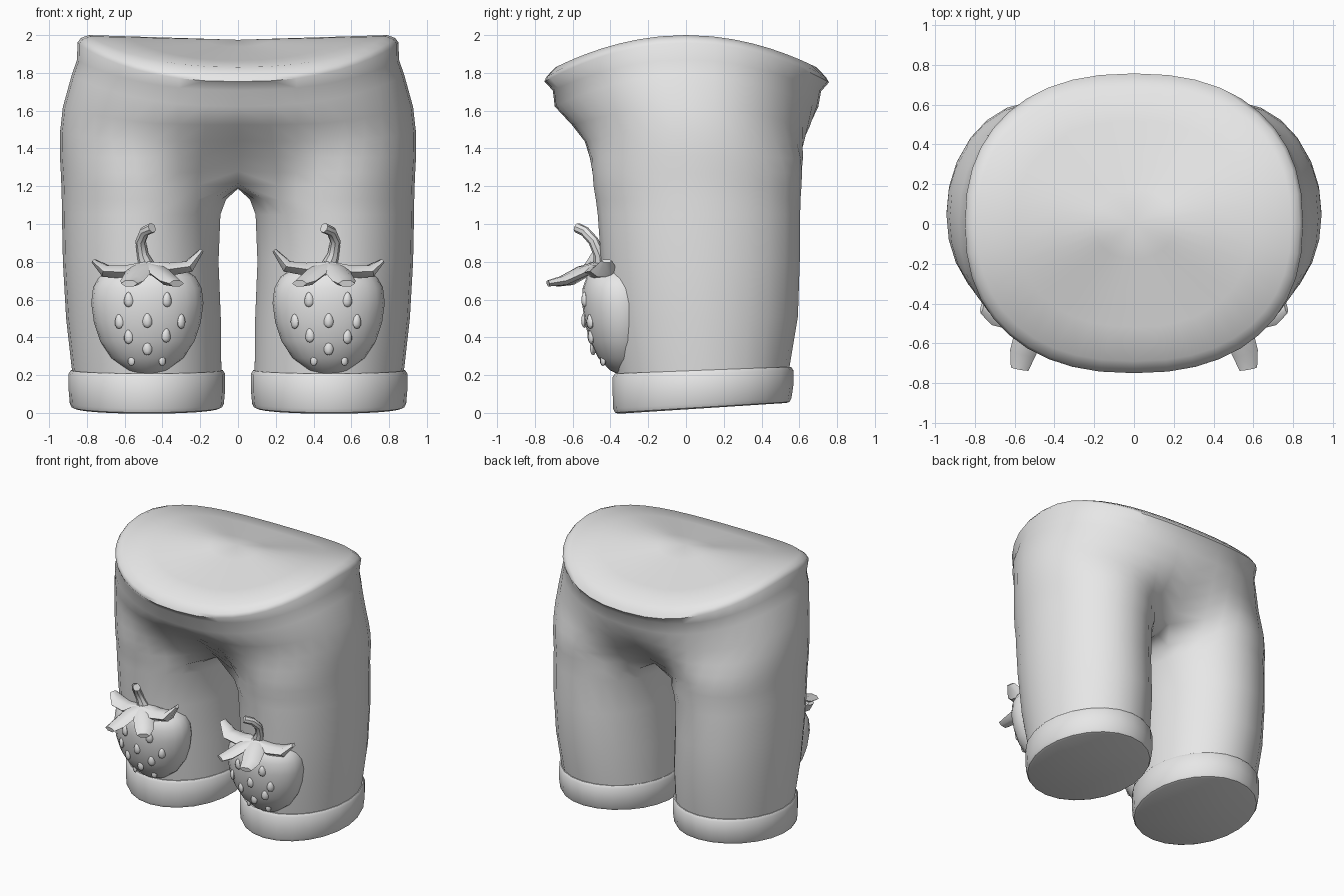
import bpy, bmesh, math
from mathutils import Vector

if "Cube" in bpy.data.objects:
    bpy.data.objects.remove(bpy.data.objects["Cube"])

grey = bpy.data.materials.new("soft_grey")
grey.diffuse_color = (0.8, 0.8, 0.8, 1)
grey.use_nodes = True
grey.node_tree.nodes["Principled BSDF"].inputs["Base Color"].default_value = grey.diffuse_color


def finish(name, bm, angle=45):
    """Turn a right-hand half into a mirrored, smooth-shaded object."""
    bmesh.ops.recalc_face_normals(bm, faces=bm.faces[:])
    me = bpy.data.meshes.new(name)
    bm.to_mesh(me)
    bm.free()
    me.materials.append(grey)
    ob = bpy.data.objects.new(name, me)
    bpy.context.collection.objects.link(ob)
    bpy.ops.object.select_all(action='DESELECT')
    ob.select_set(True)
    bpy.context.view_layer.objects.active = ob
    bpy.ops.object.shade_smooth_by_angle(angle=math.radians(angle))
    m = ob.modifiers.new("mirror", 'MIRROR')
    m.use_clip = False
    m.merge_threshold = 0.0005
    return ob


def bridge(bm, a, b, closed=True):
    n = len(a)
    for i in range(n if closed else n - 1):
        j = (i + 1) % n
        bm.faces.new((a[i], a[j], b[j], b[i]))


def loft(bm, rings):
    """Closed tube through rings of points, capped at both ends."""
    vs = [[bm.verts.new(p) for p in r] for r in rings]
    for a, b in zip(vs, vs[1:]):
        bridge(bm, a, b)
    bm.faces.new(vs[0])
    bm.faces.new(vs[-1])


def spow(v, p):
    return math.copysign(abs(v) ** p, v)


# Trousers: open half-rings for the hips, closed rings for the leg
N, M, SPAN = 20, 5, math.radians(145)
HIPS = [  # side height, front/back drop, half width, front, back, leg blend
    (2.0, .185, .79, -.69, .69, 0), (1.985, .195, .832, -.74, .74, 0),
    (1.96, .19, .85, -.75, .757, 0),
    (1.87, .17, .852, -.705, .715, 0), (1.79, .18, .88, -.695, .70, 0),
    (1.62, .14, .927, -.63, .68, .1), (1.48, .08, .943, -.575, .665, .3),
    (1.36, .02, .943, -.54, .65, .6), (1.27, 0, .938, -.51, .63, .85),
    (1.2, 0, .935, -.49, .612, 1)]
LEG = [  # height, inner x, outer x, front, back, tilt
    (1.13, .06, .933, -.478, .607, 0), (1.05, .09, .932, -.468, .605, 0),
    (.8, .10, .927, -.45, .603, 0), (.5, .088, .91, -.42, .593, .02),
    (.2, .085, .876, -.362, .545, .05)]

bm = bmesh.new()
prev = None
for z, drop, w, f, b, s in HIPS:
    yc, d = (f + b) / 2, (b - f) / 2
    p = .86 if z > 1.7 else .92
    row = []
    for i in range(N + 1):
        t = 2 * i / N - 1
        a, l = t * math.pi / 2, t * SPAN
        ax = w * spow(max(0, math.cos(a)), p)
        ay = yc + d * spow(math.sin(a), p)
        bx = .5 + (w - .5) * math.cos(l)
        by = yc + d * math.sin(l)
        x, y = ax + (bx - ax) * s, ay + (by - ay) * s
        if i in (0, N):
            x = 0
        row.append(bm.verts.new((x, y, z - drop * (y / .72) ** 2)))
    if prev:
        bridge(bm, prev, row, closed=False)
    else:
        # Waist cap: shallow tent rising to a ridge between the hips
        loop = row
        for k in (.75, .5, .25):
            inner = [bm.verts.new((v.co.x * k, v.co.y * k,
                                   1.975 + (v.co.z - 1.975) * k)) for v in row]
            bridge(bm, loop, inner, closed=False)
            loop = inner
        hub = bm.verts.new((0, 0, 1.975))
        for i in range(N):
            bm.faces.new((loop[i], loop[i + 1], hub))
    prev = row
# Crotch line closes the last hip ring
prev[0].co.z = prev[-1].co.z = 1.235
y0, y1 = prev[-1].co.y, prev[0].co.y
prev = prev + [bm.verts.new((0, y0 + (y1 - y0) * k / M, 1.205)) for k in range(1, M)]
for z, xi, xo, f, b, tilt in LEG:
    cx, rx, yc, d = (xi + xo) / 2, (xo - xi) / 2, (f + b) / 2, (b - f) / 2
    angs = [(2 * i / N - 1) * SPAN for i in range(N + 1)]
    angs += [SPAN + (2 * math.pi - 2 * SPAN) * k / M for k in range(1, M)]
    row = [bm.verts.new((cx + rx * math.cos(a), yc + d * math.sin(a),
                         z + tilt * d * math.sin(a))) for a in angs]
    bridge(bm, prev, row)
    prev = row
bm.faces.new(prev)
# Soften the fold between the legs
seam = [v for v in bm.verts if abs(v.co.x) < 1e-4]
fold = [v for v in bm.verts if v.co.x < .32 and 1.16 < v.co.z < 1.55]
for _ in range(2):
    bmesh.ops.smooth_vert(bm, verts=fold, factor=.4, use_axis_x=False,
                          use_axis_y=True, use_axis_z=True)
for v in seam:
    v.co.x = 0
finish("trousers", bm, 60)

# Rolled cuffs with a slightly tilted sole
bm = bmesh.new()
rings = []
for z, g, shift in [(.225, -.035, 0), (.226, -.004, 0), (.208, .008, 0), (.12, .008, 0),
                    (.05, .002, -.004), (.03, -.008, -.004), (.024, -.025, -.004)]:
    ring = []
    for i in range(24):
        a = math.tau * i / 24
        ring.append((.4825 + (.406 + g) * math.cos(a),
                     .09 + shift + (.47 + g) * math.sin(a),
                     z + (.018 + .12 * max(0, .2 - z) * .5) * math.sin(a)))
    rings.append(ring)
loft(bm, rings)
finish("cuffs", bm, 40)

# Strawberries on the knees
CX, CY, FLAT = .48, -.335, .7
PROFILE = [(.2, .03), (.225, .105), (.29, .19), (.38, .25), (.48, .283), (.58, .297),
           (.66, .288), (.72, .255), (.765, .19), (.79, .08)]


def radius(z):
    for (z0, r0), (z1, r1) in zip(PROFILE, PROFILE[1:]):
        if z0 <= z <= z1:
            return r0 + (r1 - r0) * (z - z0) / (z1 - z0)


bm = bmesh.new()
loft(bm, [[(CX + r * math.cos(math.tau * i / 24),
            CY + FLAT * r * math.sin(math.tau * i / 24) - .04 * (z - .4), z)
           for i in range(24)] for z, r in PROFILE])
finish("strawberries", bm, 60)

# Seeds
bm = bmesh.new()
for dx, z in [(-.105, .6), (.1, .6), (-.18, .485), (0, .49), (.15, .485), (-.1, .412),
              (.1, .405), (0, .345), (-.08, .28), (.085, .28)]:
    r = radius(z)
    a = math.asin(dx / r)
    c = Vector((CX + dx, CY - FLAT * r * math.cos(a) - .04 * (z - .4), z))
    k = .95 if z > .32 else .75
    new = bmesh.ops.create_uvsphere(bm, u_segments=8, v_segments=6, radius=1)["verts"]
    for v in new:
        taper = 1 - .25 * v.co.z
        x, y = v.co.x * .026 * k * taper, v.co.y * .018 * k
        v.co = c + Vector((x * math.cos(a) - y * math.sin(a),
                           x * math.sin(a) + y * math.cos(a), v.co.z * .042 * k))
finish("seeds", bm)


def strip(bm, path, widths, thick, sides=6, up=Vector((0, 0, 1))):
    """Tapered tube with an oval section along a path."""
    pts = [Vector(p) for p in path]
    rings = []
    for i, p in enumerate(pts):
        d = (pts[min(i + 1, len(pts) - 1)] - pts[max(i - 1, 0)]).normalized()
        side = d.cross(up).normalized()
        nrm = side.cross(d)
        rings.append([p + side * widths[i] * math.cos(math.tau * k / sides)
                      + nrm * thick[i] * math.sin(math.tau * k / sides)
                      for k in range(sides)])
    loft(bm, rings)


# Leafy crowns: two side leaves and two front leaves
bm = bmesh.new()
for path in [
    [(.48, -.46, .775), (.60, -.455, .745), (.70, -.435, .75), (.765, -.42, .805)],
    [(.48, -.46, .775), (.36, -.47, .76), (.26, -.47, .775), (.193, -.46, .86)],
]:
    strip(bm, path, (.06, .08, .075, .03), (.03, .04, .036, .012))
for path in [
    [(.48, -.46, .775), (.525, -.55, .75), (.56, -.65, .70), (.575, -.73, .685)],
    [(.48, -.46, .775), (.42, -.54, .75), (.36, -.62, .70), (.325, -.68, .685)],
]:
    strip(bm, path, (.06, .075, .065, .045), (.03, .03, .028, .018))
finish("leaf_crowns", bm, 40)

# Bent stems
bm = bmesh.new()
strip(bm, [(.48, -.45, .77), (.505, -.46, .84), (.515, -.49, .91), (.495, -.535, .96),
           (.455, -.575, .98)],
      (.045, .03, .028, .027, .027), (.045, .03, .028, .027, .027), 8, Vector((1, 0, 0)))
finish("stems", bm, 40)
